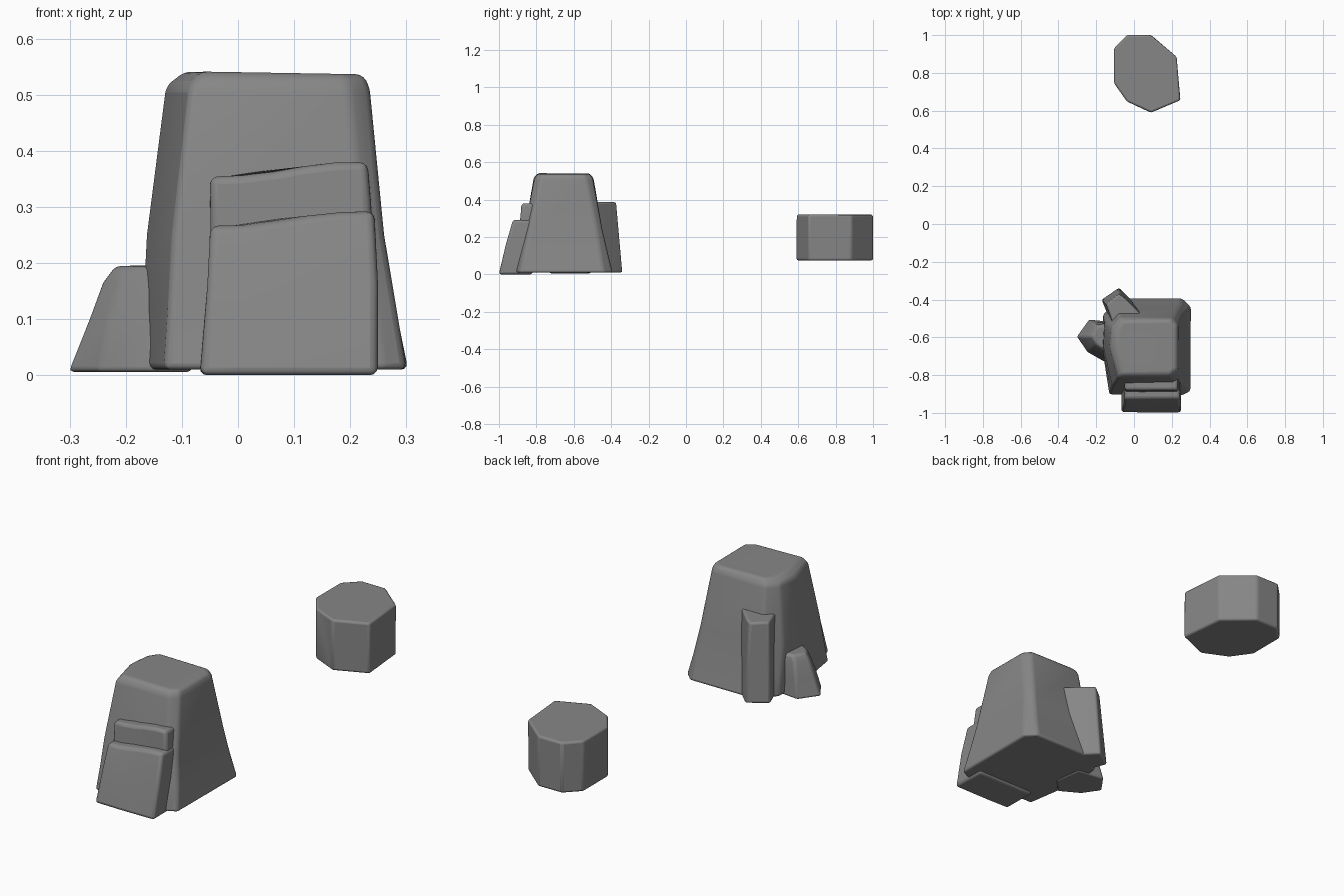
import bpy, bmesh, math
from mathutils import Vector, noise

stone = bpy.data.materials.new("dark_stone")
stone.diffuse_color = (0.24, 0.24, 0.24, 1)


def swell(x):
    """Smooth 0-1 step across the slab width, for tops that rise to the right."""
    t = min(max((x + 0.02) / 0.22, 0), 1)
    return t * t * (3 - 2 * t)


def rock(name, rings, bevel=0.018, rough=0.003):
    """Loft stacked rings of (z, rise to the right, outline) into a softly bevelled stone."""
    bm = bmesh.new()
    loops = [[bm.verts.new((x, y, z + rise * swell(x))) for x, y in pts]
             for z, rise, pts in rings]
    n = len(loops[0])
    for low, high in zip(loops, loops[1:]):
        for i in range(n):
            j = (i + 1) % n
            bm.faces.new((low[i], low[j], high[j], high[i]))
    bm.faces.new(loops[0][::-1])
    bm.faces.new(loops[-1])
    # slight unevenness, keeping the base level
    zmin = min(v.co.z for v in bm.verts)
    for v in bm.verts:
        d = noise.noise_vector(v.co * 9 + Vector((3.1, 1.7, 0.4))) * rough
        if v.co.z < zmin + 0.001:
            d.z = 0
        v.co += d
    bmesh.ops.recalc_face_normals(bm, faces=bm.faces)
    mesh = bpy.data.meshes.new(name)
    bm.to_mesh(mesh)
    bm.free()
    mesh.materials.append(stone)
    ob = bpy.data.objects.new(name, mesh)
    bpy.context.collection.objects.link(ob)
    mod = ob.modifiers.new("soft_edges", 'BEVEL')
    mod.width = bevel
    mod.segments = 3
    mod.limit_method = 'ANGLE'
    mod.angle_limit = math.radians(22)
    bpy.ops.object.select_all(action='DESELECT')
    ob.select_set(True)
    bpy.context.view_layer.objects.active = ob
    bpy.ops.object.shade_smooth_by_angle(angle=math.radians(40))
    return ob


def slab(x0, x1, y0, y1, n=5):
    """Rectangle outline with extra points along front and back."""
    xs = [x0 + (x1 - x0) * i / n for i in range(n + 1)]
    return [(x, y0) for x in xs] + [(x, y1) for x in reversed(xs)]


# Large tapered boulder with flared foot and rounded shoulders
rock("main_boulder", [
    (0.01, 0, [(-0.132, -0.905), (0.26, -0.908), (0.302, -0.885), (0.303, -0.44),
               (0.255, -0.393), (-0.09, -0.393), (-0.165, -0.48), (-0.17, -0.64)]),
    (0.12, 0, [(-0.122, -0.882), (0.24, -0.884), (0.281, -0.86), (0.281, -0.46),
               (0.245, -0.42), (-0.09, -0.42), (-0.16, -0.50), (-0.169, -0.645)]),
    (0.25, 0, [(-0.116, -0.86), (0.222, -0.862), (0.26, -0.835), (0.26, -0.48),
               (0.232, -0.45), (-0.09, -0.45), (-0.155, -0.52), (-0.164, -0.65)]),
    (0.515, 0, [(-0.085, -0.815), (0.198, -0.81), (0.234, -0.775), (0.234, -0.535),
                (0.205, -0.498), (-0.075, -0.495), (-0.118, -0.55), (-0.128, -0.65)]),
    (0.541, -0.005, [(-0.065, -0.795), (0.188, -0.793), (0.222, -0.765), (0.222, -0.545),
                     (0.19, -0.513), (-0.06, -0.515), (-0.088, -0.56), (-0.093, -0.65)]),
], bevel=0.016)

# Stepped slabs leaning on the front
rock("front_slab_lower", [
    (0.0, 0, slab(-0.069, 0.249, -1.0, -0.82)),
    (0.16, 0, slab(-0.054, 0.249, -0.962, -0.82)),
    (0.266, 0.026, slab(-0.05, 0.243, -0.925, -0.82)),
], bevel=0.014, rough=0.002)
rock("front_slab_upper", [
    (0.20, 0, slab(-0.05, 0.242, -0.895, -0.80)),
    (0.30, 0.01, slab(-0.05, 0.237, -0.885, -0.80)),
    (0.354, 0.026, slab(-0.05, 0.232, -0.88, -0.80)),
], bevel=0.014, rough=0.002)

# Small side rock on the left
rock("left_rock", [
    (0.006, 0, [(-0.306, -0.595), (-0.248, -0.68), (-0.15, -0.735), (-0.08, -0.66),
                (-0.10, -0.52), (-0.24, -0.505)]),
    (0.10, 0, [(-0.267, -0.595), (-0.23, -0.66), (-0.15, -0.71), (-0.08, -0.65),
               (-0.10, -0.525), (-0.222, -0.52)]),
    (0.165, 0, [(-0.244, -0.595), (-0.213, -0.642), (-0.14, -0.69), (-0.08, -0.65),
                (-0.10, -0.525), (-0.21, -0.53)]),
    (0.194, 0, [(-0.222, -0.595), (-0.20, -0.632), (-0.14, -0.675), (-0.08, -0.65),
                (-0.10, -0.53), (-0.195, -0.54)]),
], bevel=0.01)

# Upright column at the back left corner
rock("back_column", [
    (0.01, 0, [(-0.172, -0.40), (-0.08, -0.337), (-0.032, -0.383), (0.05, -0.48),
               (-0.05, -0.57), (-0.12, -0.53)]),
    (0.387, 0, [(-0.147, -0.425), (-0.08, -0.37), (-0.042, -0.40), (0.045, -0.485),
                (-0.05, -0.57), (-0.11, -0.53)]),
], bevel=0.01, rough=0.001)

# Separate eight-sided stone behind
octagon = [(-0.037, 1.0), (-0.105, 0.93), (-0.105, 0.745), (-0.037, 0.648),
           (0.09, 0.59), (0.245, 0.655), (0.225, 0.885), (0.09, 1.0)][::-1]
rock("loose_stone", [(0.075, 0, octagon), (0.319, 0, octagon)], bevel=0.01, rough=0.002)
